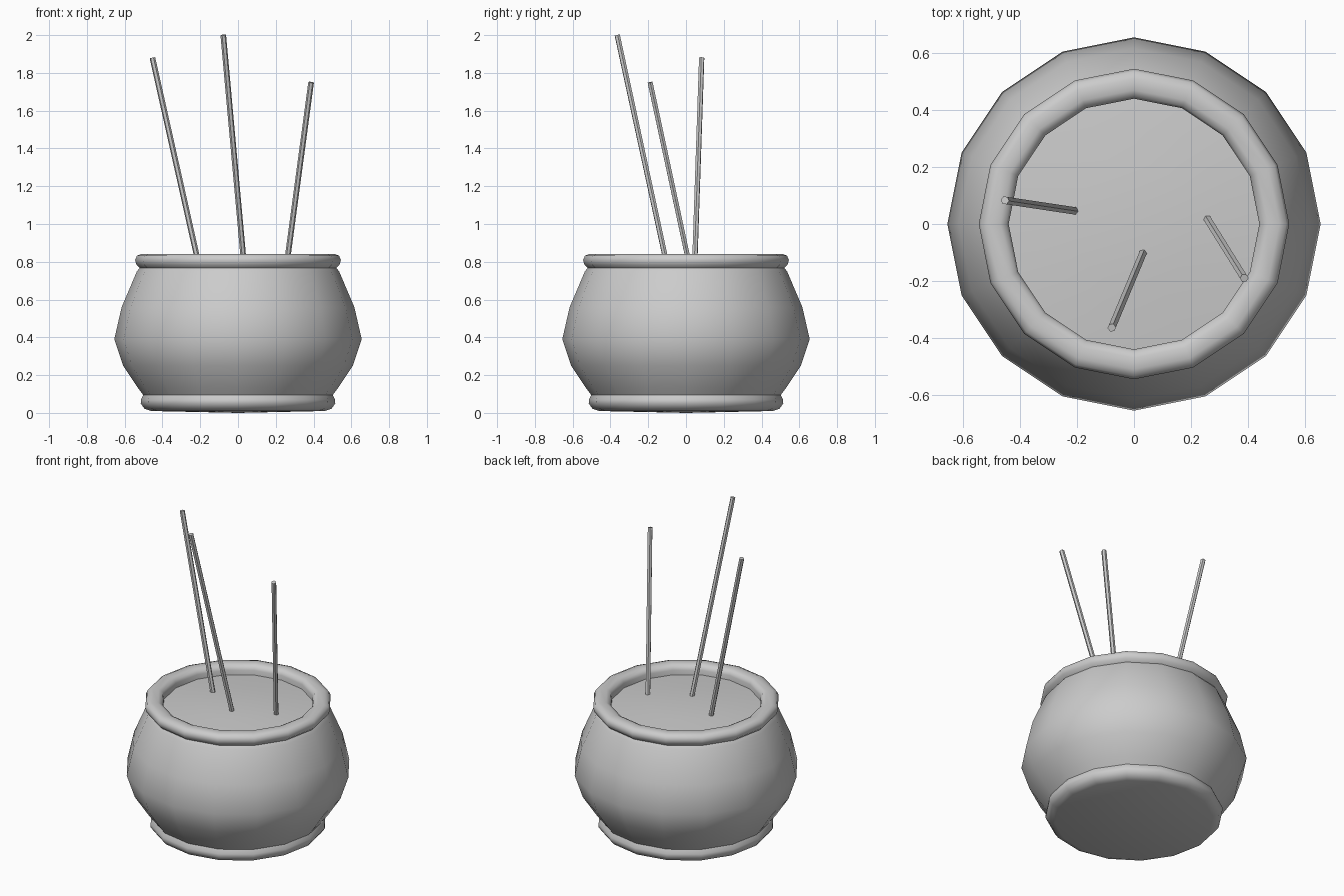
import bpy, bmesh, math
from mathutils import Vector

if "Cube" in bpy.data.objects:
    bpy.data.objects.remove(bpy.data.objects["Cube"])

SIDES = 16


def finish(name, bm, angle):
    bmesh.ops.remove_doubles(bm, verts=bm.verts, dist=1e-5)
    bmesh.ops.recalc_face_normals(bm, faces=bm.faces)
    mesh = bpy.data.meshes.new(name)
    bm.to_mesh(mesh)
    bm.free()
    ob = bpy.data.objects.new(name, mesh)
    bpy.context.collection.objects.link(ob)
    bpy.ops.object.select_all(action='DESELECT')
    ob.select_set(True)
    bpy.context.view_layer.objects.active = ob
    bpy.ops.object.shade_smooth_by_angle(angle=math.radians(angle))
    return ob


def lathe(name, profile, angle=50):
    """Revolve (radius, height) points around z."""
    bm = bmesh.new()
    vs = [bm.verts.new((r, 0, z)) for r, z in profile]
    es = [bm.edges.new(p) for p in zip(vs, vs[1:])]
    bmesh.ops.spin(bm, geom=vs + es, cent=(0, 0, 0), axis=(0, 0, 1),
                   angle=math.tau, steps=SIDES, use_merge=True)
    return finish(name, bm, angle)


def stick(name, base, tip, radius=0.015):
    """Thin six-sided rod between two points."""
    base, tip = Vector(base), Vector(tip)
    d = tip - base
    bm = bmesh.new()
    bmesh.ops.create_cone(bm, cap_ends=True, segments=6, radius1=radius,
                          radius2=radius, depth=d.length)
    ob = finish(name, bm, 40)
    ob.location = (base + tip) / 2
    ob.rotation_euler = d.to_track_quat('Z', 'Y').to_euler()


# Round-bellied pot with foot ring and rolled lip
lathe("pot", [
    (0, 0.0), (0.46, 0.01), (0.495, 0.022), (0.515, 0.05), (0.514, 0.07),
    (0.502, 0.095), (0.532, 0.135), (0.608, 0.25), (0.655, 0.39),
    (0.616, 0.56), (0.535, 0.75), (0.52, 0.768), (0.538, 0.785),
    (0.545, 0.81), (0.535, 0.832), (0.51, 0.842), (0.47, 0.842),
    (0.448, 0.83), (0.44, 0.81), (0.44, 0.76)])

# Gently mounded ash filling
lathe("ash_filling", [(0, 0.805), (0.22, 0.80), (0.442, 0.78)])

# Three leaning incense sticks
stick("incense_stick_left", (-0.20, 0.045, 0.75), (-0.453, 0.083, 1.88))
stick("incense_stick_middle", (0.034, -0.096, 0.76), (-0.078, -0.364, 2.0))
stick("incense_stick_right", (0.253, 0.025, 0.75), (0.387, -0.19, 1.75))
